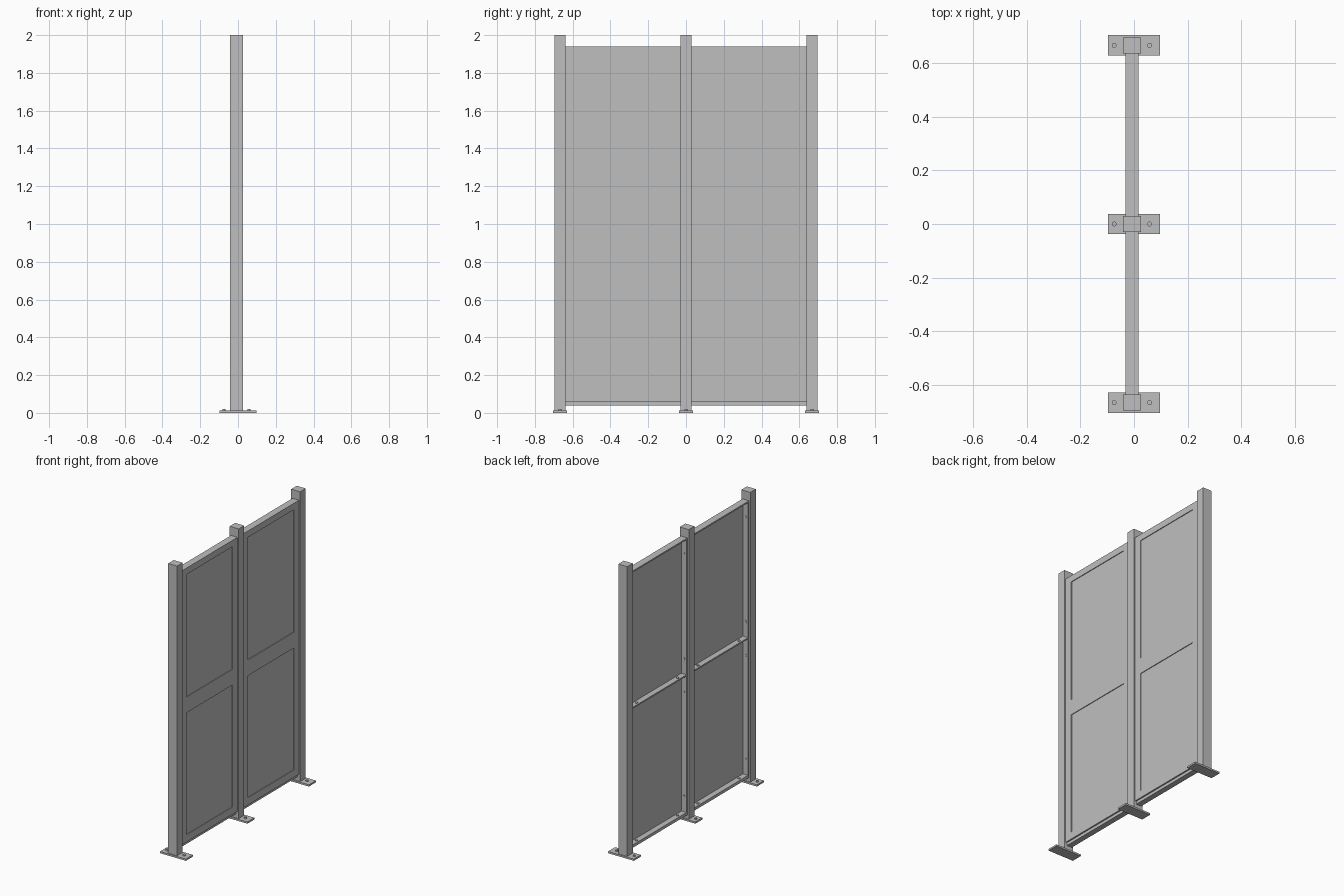
import bpy
import bmesh
from mathutils import Vector, Matrix

cube = bpy.data.objects.get("Cube")
if cube:
    bpy.data.objects.remove(cube, do_unlink=True)

grey = bpy.data.materials.new("light_grey_metal")
grey.use_nodes = True
grey.diffuse_color = (0.52, 0.52, 0.52, 1)
grey.node_tree.nodes["Principled BSDF"].inputs["Base Color"].default_value = (0.52, 0.52, 0.52, 1)


def finish(name, bm):
    bmesh.ops.recalc_face_normals(bm, faces=bm.faces)
    mesh = bpy.data.meshes.new(name)
    bm.to_mesh(mesh)
    bm.free()
    mesh.materials.append(grey)
    obj = bpy.data.objects.new(name, mesh)
    bpy.context.collection.objects.link(obj)
    return obj


def add_box(bm, lo, hi):
    lo, hi = Vector(lo), Vector(hi)
    mat = Matrix.Translation((lo + hi) / 2) @ Matrix.Diagonal((*(hi - lo), 1))
    bmesh.ops.create_cube(bm, size=1, matrix=mat)


def box(name, lo, hi):
    bm = bmesh.new()
    add_box(bm, lo, hi)
    return finish(name, bm)


def bolt(name, base, axis, radius=0.009, height=0.008):
    """Low cylinder standing on a surface point, pointing along axis."""
    axis = Vector(axis)
    rot = axis.to_track_quat("Z", "Y").to_matrix().to_4x4()
    mat = Matrix.Translation(Vector(base) + axis * height / 2) @ rot
    bm = bmesh.new()
    bmesh.ops.create_cone(bm, cap_ends=True, segments=16, radius1=radius,
                          radius2=radius, depth=height, matrix=mat)
    return finish(name, bm)


POST_Y = 0.667
POST_HALF = 0.03
POST_X = -0.008
BACK, SHEET, FRONT = -0.032, 0.007, 0.017
RECESS = 0.005
BOTTOM, TOP, MIDDLE = 0.06, 1.94, 1.0
FLANGE = 0.01

# Posts on bolted foot plates
for label, y in (("front", -POST_Y), ("middle", 0), ("back", POST_Y)):
    box(label + "_post", (POST_X - 0.034, y - POST_HALF, 0.01),
        (POST_X + 0.034, y + POST_HALF, 2))
    box(label + "_foot_plate", (-0.098, y - 0.038, 0), (0.098, y + 0.038, 0.012))
    for side in (-1, 1):
        bolt(label + "_foot_bolt", (POST_X + side * 0.066, y, 0.012), (0, 0, 1))


def panel_sheet(name, y0, y1):
    """Sheet with two recessed windows on its +x face."""
    windows = [(0.11, 0.947), (1.055, 1.896)]
    wy0, wy1 = y0 + 0.053, y1 - 0.053
    bm = bmesh.new()
    add_box(bm, (SHEET, y0, BOTTOM), (FRONT, y1, TOP))
    cuts = [((0, y, 0), (0, 1, 0)) for y in (wy0, wy1)]
    cuts += [((0, 0, z), (0, 0, 1)) for w in windows for z in w]
    for co, no in cuts:
        bmesh.ops.bisect_plane(bm, geom=bm.verts[:] + bm.edges[:] + bm.faces[:],
                               plane_co=co, plane_no=no)

    def in_window(face):
        c = face.calc_center_median()
        return (c.x > FRONT - 0.001 and wy0 < c.y < wy1
                and any(a < c.z < b for a, b in windows))

    for face in [f for f in bm.faces if in_window(f)]:
        new = bmesh.ops.extrude_face_region(bm, geom=[face])["geom"]
        verts = [v for v in new if isinstance(v, bmesh.types.BMVert)]
        bmesh.ops.translate(bm, verts=verts, vec=(-RECESS, 0, 0))
        if face.is_valid:
            bmesh.ops.delete(bm, geom=[face], context="FACES_ONLY")
    return finish(name, bm)


# Two bays: sheet, flanges behind it and their bolts
for label, side in (("front", -1), ("back", 1)):
    y0, y1 = sorted((side * POST_HALF, side * (POST_Y - POST_HALF)))
    panel_sheet(label + "_panel", y0, y1)

    # Horizontal flanges
    rails = {"bottom": (BOTTOM - 0.02, BOTTOM),
             "middle": (MIDDLE - FLANGE / 2, MIDDLE + FLANGE / 2),
             "top": (TOP - FLANGE, TOP)}
    for part, (z0, z1) in rails.items():
        box(f"{label}_{part}_flange", (BACK, y0, z0), (SHEET, y1, z1))
        if part != "top":
            for y in (y0 + 0.08, y1 - 0.08):
                bolt(f"{label}_{part}_flange_bolt", (-0.013, y, z1), (0, 0, 1), height=0.004)

    # Vertical flanges against the posts
    for y, inward in ((y0, 1), (y1, -1)):
        inner = y + inward * FLANGE
        box(label + "_side_flange", (BACK, min(y, inner), BOTTOM),
            (SHEET, max(y, inner), TOP - FLANGE))
        for z in (0.165, 0.88, 1.11, 1.83):
            bolt(label + "_side_flange_bolt", (-0.013, inner, z), (0, inward, 0), height=0.004)
